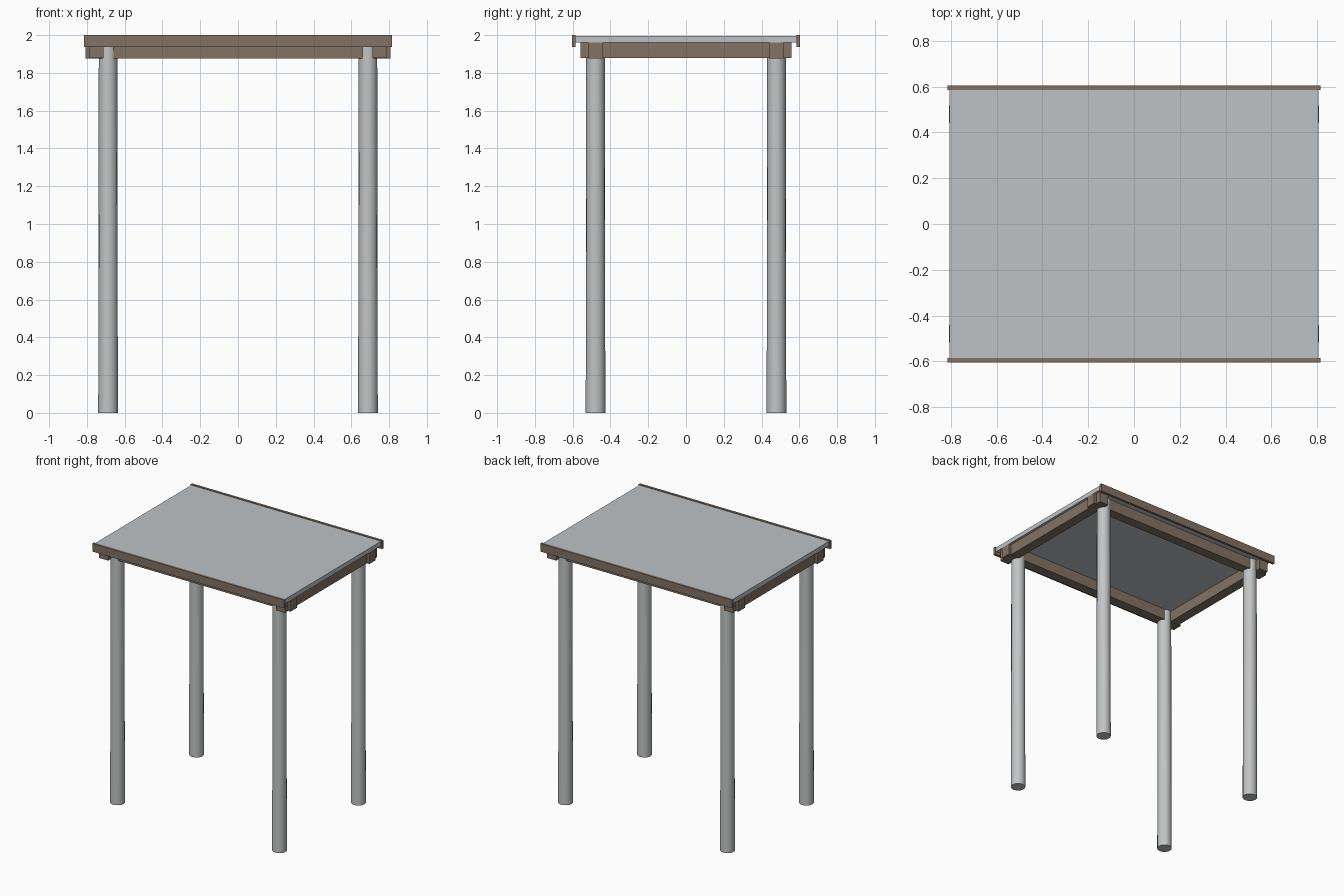
import bpy, bmesh, math
from mathutils import Matrix

if "Cube" in bpy.data.objects:
    bpy.data.objects.remove(bpy.data.objects["Cube"])


def material(name, rgb):
    m = bpy.data.materials.new(name)
    m.diffuse_color = (*rgb, 1.0)
    m.use_nodes = True
    m.node_tree.nodes["Principled BSDF"].inputs["Base Color"].default_value = m.diffuse_color
    return m


WOOD = material("brown wood", (0.225, 0.168, 0.127))
SHEET = material("grey sheet", (0.52, 0.545, 0.56))
POLE = material("grey pole", (0.54, 0.555, 0.56))


def finish(bm, name, mat):
    mesh = bpy.data.meshes.new(name)
    bm.to_mesh(mesh)
    bm.free()
    mesh.materials.append(mat)
    obj = bpy.data.objects.new(name, mesh)
    bpy.context.collection.objects.link(obj)
    return obj


def box(name, mat, x0, x1, y0, y1, z0, z1):
    bm = bmesh.new()
    m = (Matrix.Translation(((x0 + x1) / 2, (y0 + y1) / 2, (z0 + z1) / 2))
         @ Matrix.Diagonal((x1 - x0, y1 - y0, z1 - z0, 1)))
    bmesh.ops.create_cube(bm, size=1, matrix=m)
    return finish(bm, name, mat)


def pole(name, x, y, height):
    bm = bmesh.new()
    bmesh.ops.create_cone(bm, cap_ends=True, segments=16, radius1=0.052,
                          radius2=0.049, depth=height,
                          matrix=Matrix.Translation((x, y, height / 2)))
    obj = finish(bm, name, POLE)
    bpy.ops.object.select_all(action='DESELECT')
    obj.select_set(True)
    bpy.context.view_layer.objects.active = obj
    bpy.ops.object.shade_smooth_by_angle(angle=math.radians(40))


# roof sheet
box("roof_panel", SHEET, -0.806, 0.806, -0.587, 0.587, 1.961, 1.996)

for label, s in (("front", -1), ("back", 1)):
    # edge trim along the front and back of the roof
    y0, y1 = sorted((s * 0.585, s * 0.604))
    box(label + "_trim", WOOD, -0.814, 0.814, y0, y1, 1.938, 2.0)
    # long beams, ends project past the side beams
    y0, y1 = sorted((s * 0.440, s * 0.517))
    box(label + "_beam", WOOD, -0.808, 0.808, y0, y1, 1.877, 1.961)

for label, s in (("left", -1), ("right", 1)):
    # side beams crossing the long beams
    x0, x1 = sorted((s * 0.712, s * 0.788))
    box(label + "_beam", WOOD, x0, x1, -0.558, 0.558, 1.878, 1.961)
    # round legs set into the beam corners
    for end, t in (("front", -1), ("back", 1)):
        pole(f"{end}_{label}_leg", s * 0.688, t * 0.479, 1.961)
